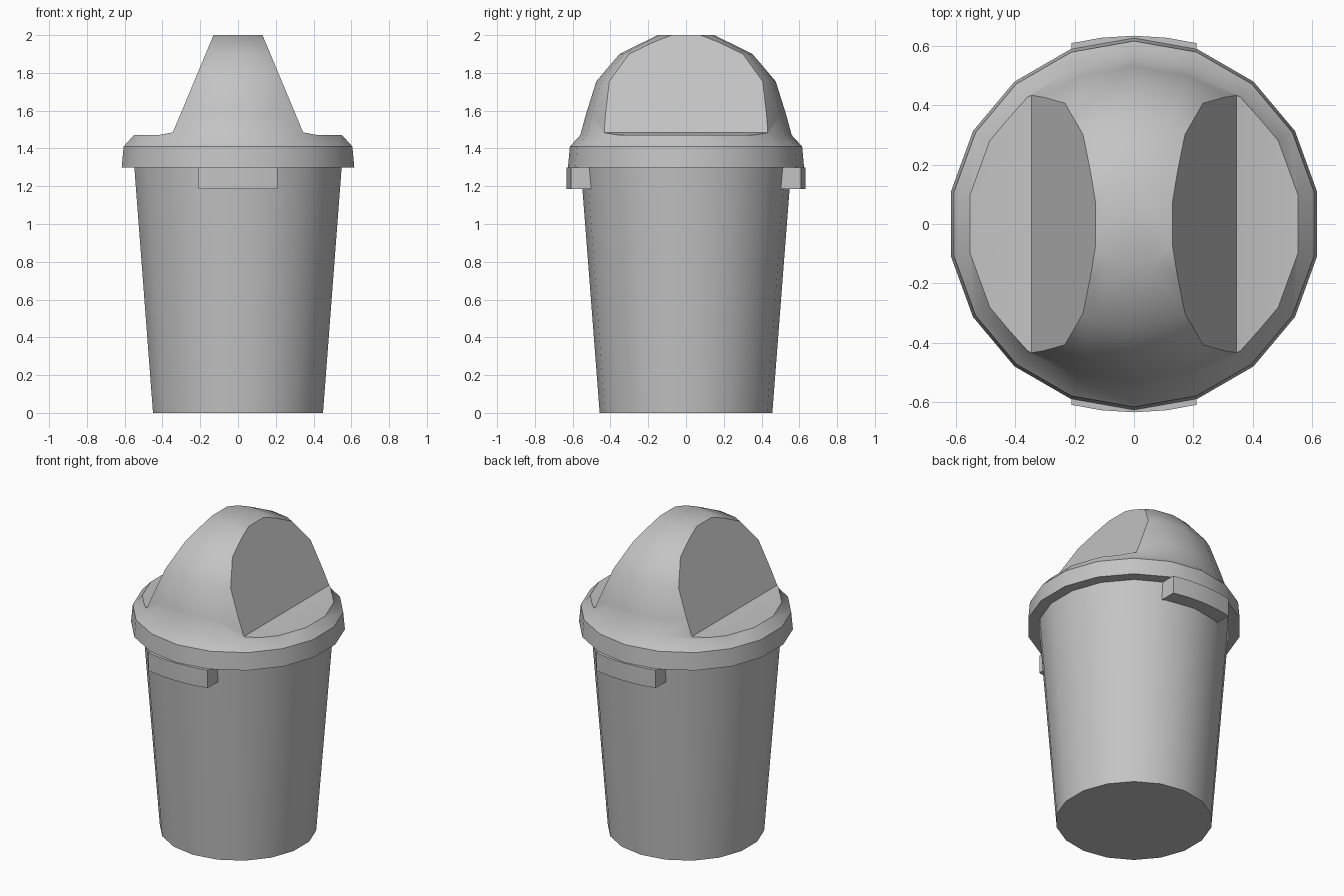
import bpy
import bmesh
from math import cos, sin, pi, radians

SIDES = 18

cube = bpy.data.objects.get("Cube")
if cube:
    bpy.data.objects.remove(cube, do_unlink=True)

grey = bpy.data.materials.new("grey_plastic")
grey.use_nodes = True
colour = (0.55, 0.55, 0.55, 1)
grey.diffuse_color = colour
grey.node_tree.nodes["Principled BSDF"].inputs["Base Color"].default_value = colour


def finish(name, bm):
    """Turn a bmesh into a named object in the grey material."""
    bmesh.ops.recalc_face_normals(bm, faces=bm.faces)
    mesh = bpy.data.meshes.new(name)
    bm.to_mesh(mesh)
    bm.free()
    mesh.materials.append(grey)
    obj = bpy.data.objects.new(name, mesh)
    bpy.context.collection.objects.link(obj)
    return obj


def skin(bm, loops):
    """Join closed loops of points into a capped solid."""
    rings = [[bm.verts.new(p) for p in loop] for loop in loops]
    for a, b in zip(rings, rings[1:]):
        for i in range(len(a)):
            j = (i + 1) % len(a)
            bm.faces.new((a[i], a[j], b[j], b[i]))
    bm.faces.new(rings[0][::-1])
    bm.faces.new(rings[-1])


def lathe(name, profile):
    bm = bmesh.new()
    angles = [pi / 2 + 2 * pi * i / SIDES for i in range(SIDES)]
    skin(bm, [[(r * cos(a), r * sin(a), z) for a in angles] for r, z in profile])
    return finish(name, bm)


def select_only(obj):
    bpy.ops.object.select_all(action='DESELECT')
    obj.select_set(True)
    bpy.context.view_layer.objects.active = obj


def smooth(obj):
    select_only(obj)
    bpy.ops.object.shade_smooth_by_angle(angle=radians(35))


# Tapered bin body
body = lathe("bin_body", [(0.457, 0), (0.558, 1.31)])
smooth(body)

# Domed lid with an overhanging rim
lid = lathe("domed_lid", [(0.625, 1.30), (0.615, 1.41), (0.56, 1.47), (0.53, 1.58),
                          (0.475, 1.755), (0.352, 1.90), (0.15, 2.0)])

# Sloping openings cut from both sides of the dome
bm = bmesh.new()
section = [(0.088, 2.1), (0.345, 1.485), (0.42, 1.471), (0.8, 1.468), (0.8, 2.1)]
for side in (1, -1):
    skin(bm, [[(side * x, y, z) for x, z in section] for y in (-0.8, 0.8)])
cutter = finish("lid_cutter", bm)
cutter.hide_render = True
cut = lid.modifiers.new("side_cuts", 'BOOLEAN')
cut.operation = 'DIFFERENCE'
cut.solver = 'EXACT'
cut.object = cutter
select_only(lid)
bpy.ops.object.modifier_apply(modifier=cut.name)
bpy.data.objects.remove(cutter, do_unlink=True)
smooth(lid)

# Soft crease where each opening meets the rim
sharp = lid.data.attributes.get("sharp_edge")
if sharp:
    for edge in lid.data.edges:
        a, b = (lid.data.vertices[i].co for i in edge.vertices)
        if abs(a.y - b.y) > 0.7 and a.z < 1.6 and abs(a.x) > 0.2:
            sharp.data[edge.index].value = False

# Curved grips under the rim, front and back
for name, side in (("front_grip", -1), ("back_grip", 1)):
    outline = [(-0.21, 0.48), (-0.21, 0.608), (-0.11, 0.626), (0, 0.633),
               (0.11, 0.626), (0.21, 0.608), (0.21, 0.48)]
    bm = bmesh.new()
    skin(bm, [[(x, side * y, z) for x, y in outline] for z in (1.185, 1.30)])
    smooth(finish(name, bm))
